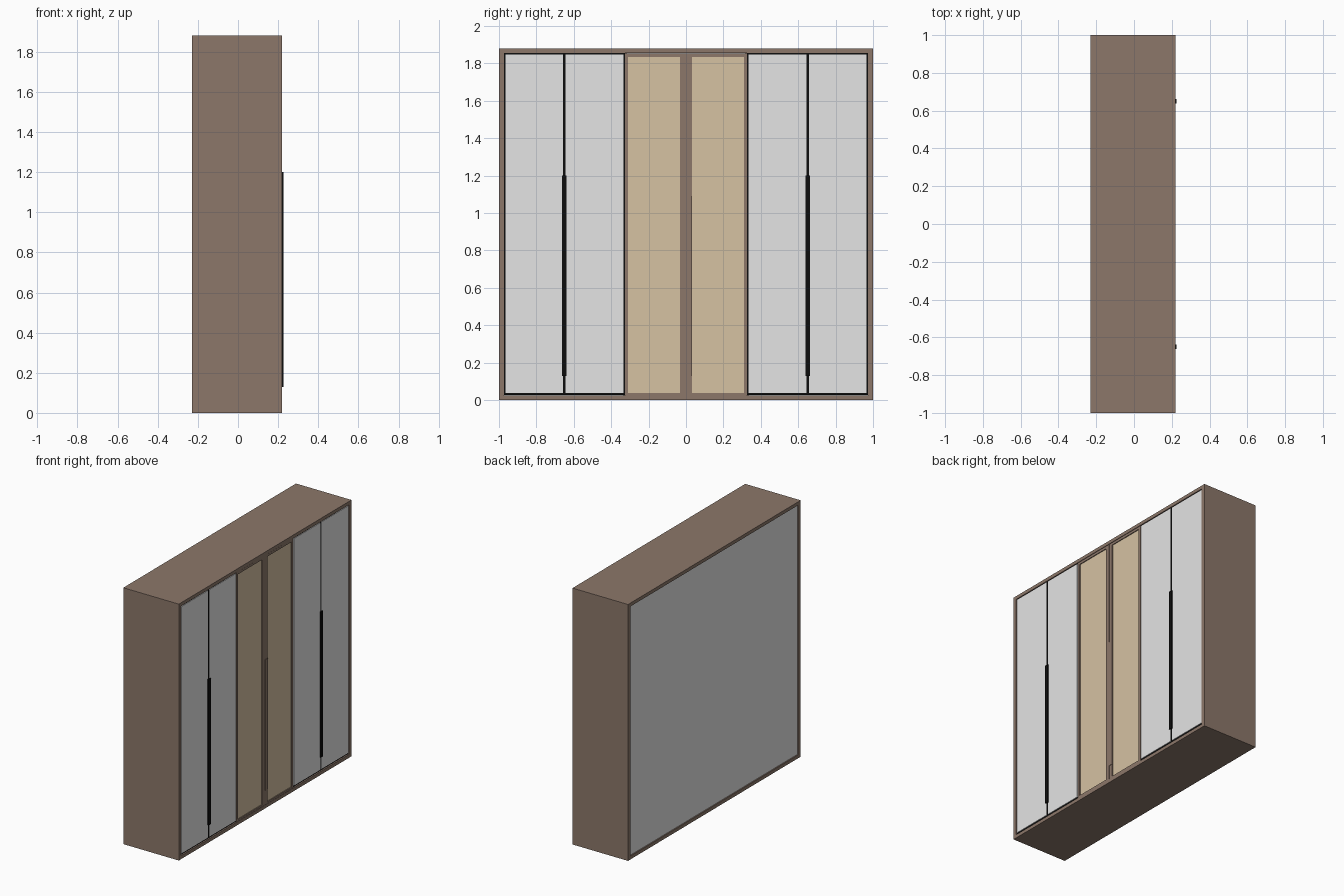
import bpy

if "Cube" in bpy.data.objects:
    bpy.data.objects.remove(bpy.data.objects["Cube"])


def material(name, r, g, b):
    m = bpy.data.materials.new(name)
    m.diffuse_color = (r, g, b, 1)
    m.use_nodes = True
    m.node_tree.nodes["Principled BSDF"].inputs["Base Color"].default_value = m.diffuse_color
    return m


BROWN = material("brown_wood", 0.262, 0.186, 0.144)
WHITE = material("off_white", 0.78, 0.78, 0.78)
TAN = material("tan_panel", 0.67, 0.54, 0.365)
BLACK = material("black_trim", 0.004, 0.004, 0.004)


def box(name, mat, x, y, z):
    """Box from (min, max) ranges on each axis."""
    x, y, z = sorted(x), sorted(y), sorted(z)
    v = [(a, b, c) for a in x for b in y for c in z]
    f = [(0, 1, 3, 2), (4, 6, 7, 5), (0, 4, 5, 1), (2, 3, 7, 6), (0, 2, 6, 4), (1, 5, 7, 3)]
    me = bpy.data.meshes.new(name)
    me.from_pydata(v, [], f)
    me.materials.append(mat)
    ob = bpy.data.objects.new(name, me)
    bpy.context.collection.objects.link(ob)
    return ob


def frame(name, mat, x, y, z, w):
    """Rectangular frame of four rails of width w, in the y-z plane."""
    (y0, y1), (z0, z1) = sorted(y), z
    box(name + "_stile", mat, x, (y0, y0 + w), z)
    box(name + "_stile", mat, x, (y1 - w, y1), z)
    box(name + "_rail", mat, x, (y0 + w, y1 - w), (z0, z0 + w))
    box(name + "_rail", mat, x, (y0 + w, y1 - w), (z1 - w, z1))


BACK, FRONT, TOP = -0.23, 0.22, 1.88

# carcass
box("top_panel", BROWN, (BACK, FRONT), (-0.972, 0.972), (1.855, TOP))
box("bottom_panel", BROWN, (BACK, FRONT), (-0.972, 0.972), (0, 0.025))
box("back_panel", WHITE, (-0.222, -0.212), (-0.972, 0.972), (0.025, 1.855))

for s in (-1, 1):
    box("side_panel", BROWN, (BACK, FRONT), (s * 0.972, s), (0, TOP))
    box("divider", BROWN, (-0.212, 0.19), (s * 0.318, s * 0.335), (0.025, 1.855))

    # pair of white doors on a black backing that shows as trim
    box("black_door_backing", BLACK, (0.195, 0.213), (s * 0.327, s * 0.974), (0.028, 1.857))
    box("white_door", WHITE, (0.205, 0.218), (s * 0.335, s * 0.643), (0.038, 1.849))
    box("white_door", WHITE, (0.205, 0.218), (s * 0.657, s * 0.966), (0.038, 1.849))
    box("long_handle", BLACK, (0.205, 0.226), (s * 0.638, s * 0.662), (0.13, 1.2))

    # centre door with wood frame and tan inset panel
    frame("centre_door_frame", BROWN, (0.195, 0.218), (s * 0.001, s * 0.327), (0.02, 1.853), 0.018)
    box("inner_stile", BROWN, (0.195, 0.218), (s * 0.018, s * 0.031), (0.038, 1.835))
    box("tan_panel", TAN, (0.2, 0.212), (s * 0.015, s * 0.312), (0.03, 1.84))

# slim wooden pull on the centre door
box("centre_pull", BROWN, (0.21, 0.221), (0.004, 0.033), (0.13, 1.09))
